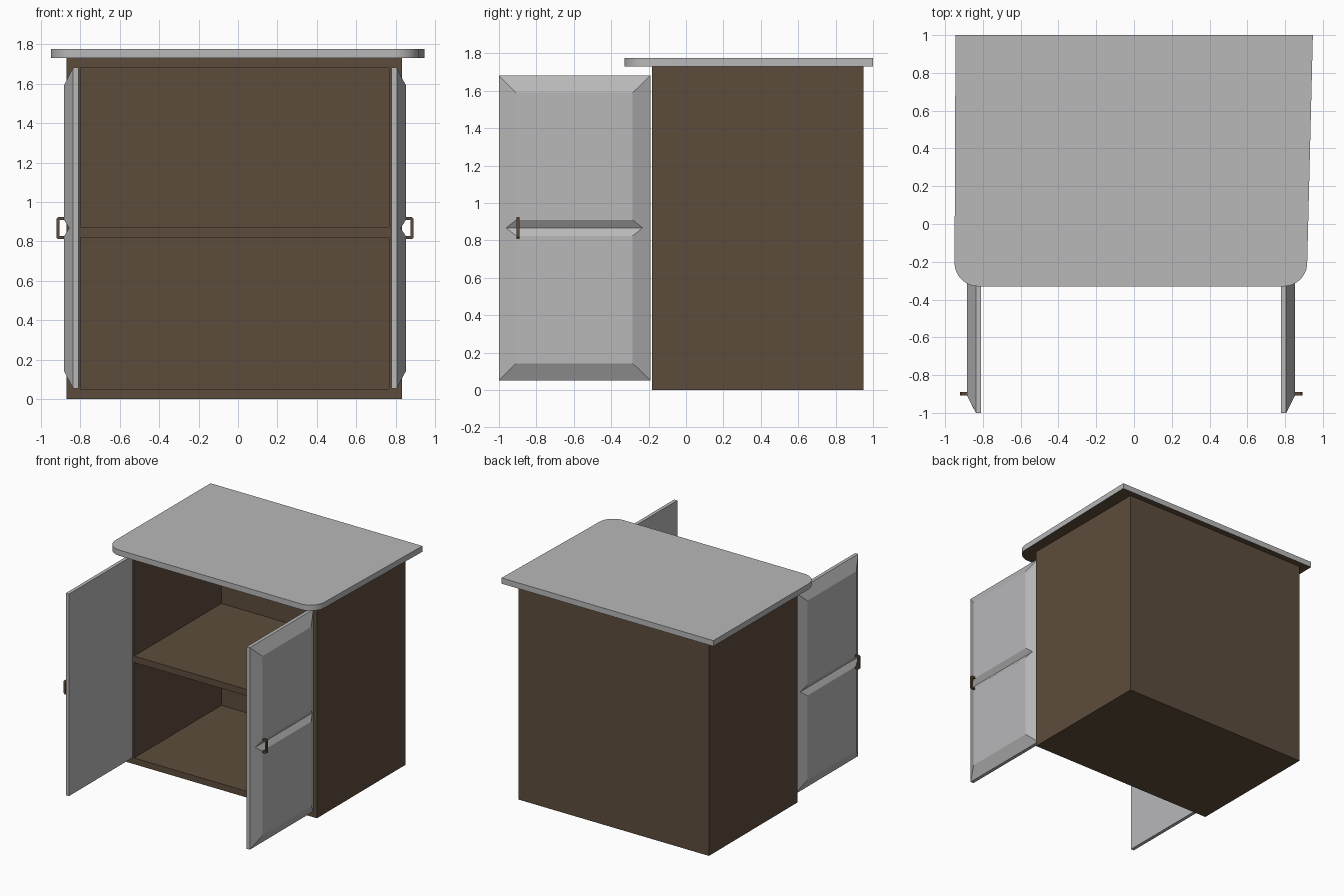
import bpy, bmesh, math

if "Cube" in bpy.data.objects:
    bpy.data.objects.remove(bpy.data.objects["Cube"])


def material(name, rgb):
    m = bpy.data.materials.new(name)
    m.diffuse_color = (*rgb, 1)
    m.use_nodes = True
    m.node_tree.nodes["Principled BSDF"].inputs["Base Color"].default_value = m.diffuse_color
    return m


GREY = material("pale grey", (0.48, 0.48, 0.49))
BROWN = material("dark brown", (0.108, 0.073, 0.045))


def finish(name, bm, *mats):
    bmesh.ops.remove_doubles(bm, verts=bm.verts, dist=1e-5)
    bmesh.ops.recalc_face_normals(bm, faces=bm.faces)
    me = bpy.data.meshes.new(name)
    bm.to_mesh(me)
    bm.free()
    for m in mats:
        me.materials.append(m)
    ob = bpy.data.objects.new(name, me)
    bpy.context.collection.objects.link(ob)
    return ob


def face(bm, pts):
    return bm.faces.new([bm.verts.new(p) for p in pts])


def prism(bm, lower, upper):
    """Closed solid between two matching outlines; returns the lower cap."""
    low = [bm.verts.new(p) for p in lower]
    up = [bm.verts.new(p) for p in upper]
    n = len(low)
    for i in range(n):
        j = (i + 1) % n
        bm.faces.new((low[i], low[j], up[j], up[i]))
    bm.faces.new(up)
    return bm.faces.new(low)


# Cabinet shell: front grid with two open compartments
def cabinet():
    xs = (-0.87, -0.80, 0.767, 0.832)
    zs = (0, 0.05, 0.82, 0.872, 1.68, 1.73)
    yf, yi, yb = -0.182, 0.93, 0.95
    bm = bmesh.new()
    for i in range(3):
        for k in range(5):
            a, b, c, d = xs[i], xs[i + 1], zs[k], zs[k + 1]
            loop = [(a, c), (b, c), (b, d), (a, d)]
            if i == 1 and k in (1, 3):
                for n in range(4):
                    p, q = loop[n], loop[(n + 1) % 4]
                    face(bm, [(p[0], yf, p[1]), (q[0], yf, q[1]),
                              (q[0], yi, q[1]), (p[0], yi, p[1])])
                face(bm, [(x, yi, z) for x, z in loop])
            else:
                face(bm, [(x, yf, z) for x, z in loop])
    for x in (xs[0], xs[-1]):
        face(bm, [(x, yf, z) for z in zs] + [(x, yb, zs[-1]), (x, yb, 0)])
    for z in (zs[0], zs[-1]):
        face(bm, [(x, yf, z) for x in xs] + [(xs[-1], yb, z), (xs[0], yb, z)])
    face(bm, [(xs[0], yb, 0), (xs[-1], yb, 0), (xs[-1], yb, 1.73), (xs[0], yb, 1.73)])
    finish("cabinet_body", bm, BROWN)


# Countertop with rounded front corners, brown underneath
def countertop():
    r = 0.125
    outline = [(0.947, 1.0), (-0.945, 1.0)]
    for cx, start in ((-0.825, 180), (0.792, 270)):
        for s in range(13):
            a = math.radians(start + 90 * s / 12)
            outline.append((cx + r * math.cos(a), -0.205 + r * math.sin(a)))
    bm = bmesh.new()
    low = prism(bm, [(x, y, 1.73) for x, y in outline], [(x, y, 1.776) for x, y in outline])
    low.material_index = 1
    ob = finish("countertop", bm, GREY, BROWN)
    bpy.context.view_layer.objects.active = ob
    ob.select_set(True)
    bpy.ops.object.shade_smooth_by_angle(angle=math.radians(30))
    ob.select_set(False)


# Open door: flat slab, bevelled outer panel, V groove across the middle
def door(name, x_in, x_mid, x_out):
    y0, y1, z0, z1 = -1.0, -0.19, 0.052, 1.682
    a, b, c, d = -0.908, -0.285, 0.143, 1.59
    g0, gm, g1 = 0.825, 0.867, 0.91
    xg = x_mid + (x_out - x_mid) * 0.42
    bm = bmesh.new()
    rect = [(y0, z0), (y1, z0), (y1, z1), (y0, z1)]
    face(bm, [(x_in, y, z) for y, z in rect])
    for n in range(4):
        p, q = rect[n], rect[(n + 1) % 4]
        face(bm, [(x_in, *p), (x_in, *q), (x_mid, *q), (x_mid, *p)])
    L, R = (xg, -0.962, gm), (xg, -0.232, gm)
    for lo, hi in ((c, g0), (g1, d)):
        face(bm, [(x_out, a, lo), (x_out, b, lo), (x_out, b, hi), (x_out, a, hi)])
    for g in (g0, g1):
        face(bm, [(x_out, a, g), (x_out, b, g), R, L])
    for zo, zi in ((z0, c), (z1, d)):
        face(bm, [(x_mid, y0, zo), (x_mid, y1, zo), (x_out, b, zi), (x_out, a, zi)])
    for yo, yi, tip in ((y0, a, L), (y1, b, R)):
        face(bm, [(x_mid, yo, z0), (x_mid, yo, z1), (x_out, yi, d), (x_out, yi, g1),
                  tip, (x_out, yi, g0), (x_out, yi, c)])
    finish(name, bm, GREY)


# C-shaped pull handle with clipped outer corners
def handle(name, x, side):
    prof = [(-0.006, 0.811), (0.030, 0.811), (0.038, 0.819), (0.038, 0.915), (0.030, 0.923),
            (-0.006, 0.923), (-0.006, 0.908), (0.022, 0.908), (0.022, 0.826), (-0.006, 0.826)]
    bm = bmesh.new()
    prism(bm, [(x + side * u, -0.907, z) for u, z in prof],
          [(x + side * u, -0.889, z) for u, z in prof])
    finish(name, bm, BROWN)


cabinet()
countertop()
door("left_door", -0.809, -0.837, -0.884)
door("right_door", 0.778, 0.806, 0.853)
handle("left_handle", -0.884, -1)
handle("right_handle", 0.853, 1)
